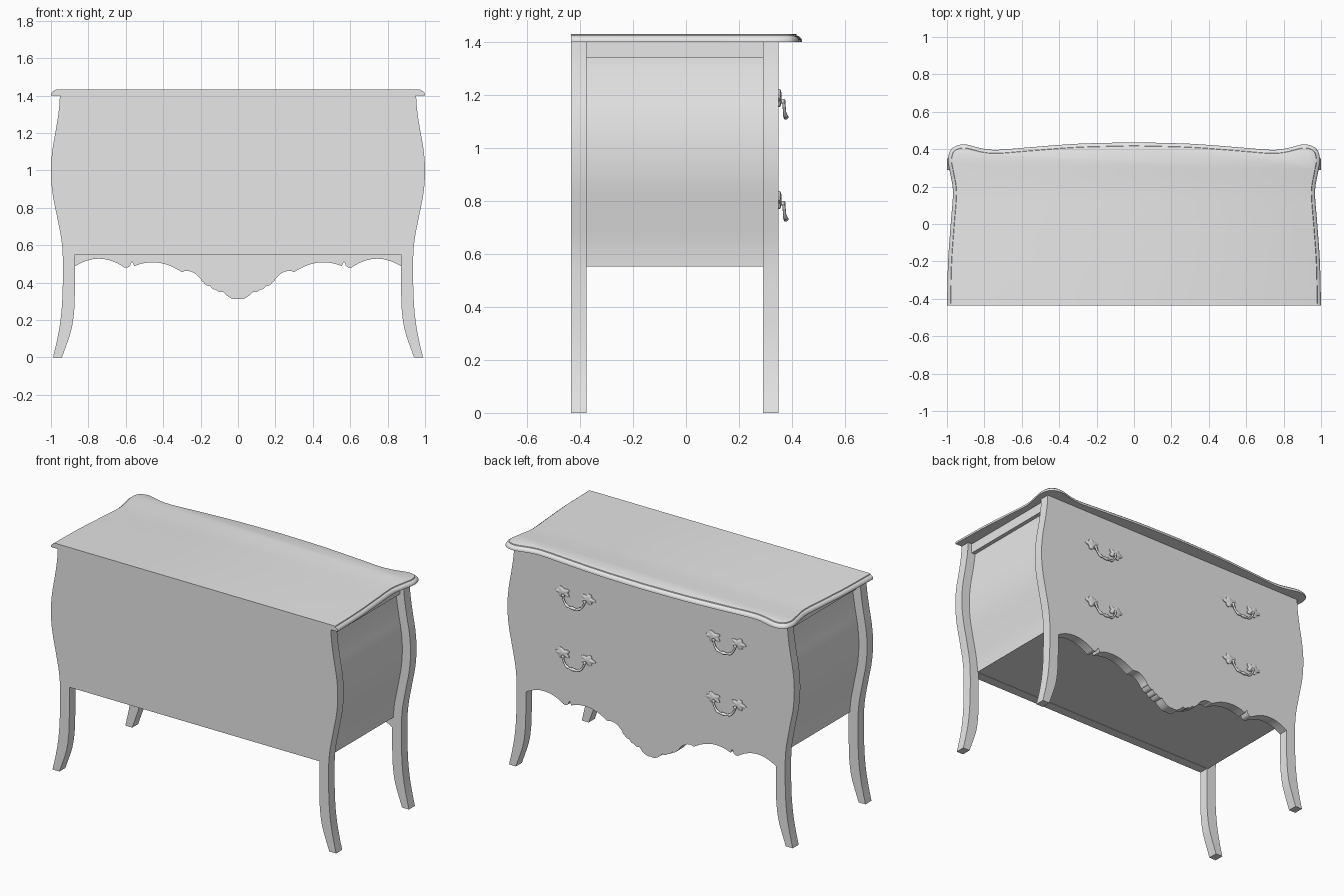
import bpy, bmesh, math
from mathutils import Vector

cube = bpy.data.objects.get("Cube")
if cube:
    bpy.data.objects.remove(cube, do_unlink=True)

GREY = (0.8, 0.8, 0.8, 1)
mat = bpy.data.materials.new("plain_grey")
mat.use_nodes = True
mat.diffuse_color = GREY
mat.node_tree.nodes["Principled BSDF"].inputs["Base Color"].default_value = GREY


def finish(name, bm, angle=35):
    """Turn a bmesh into a named, shaded object."""
    bmesh.ops.recalc_face_normals(bm, faces=bm.faces)
    me = bpy.data.meshes.new(name)
    bm.to_mesh(me)
    bm.free()
    me.materials.append(mat)
    ob = bpy.data.objects.new(name, me)
    bpy.context.collection.objects.link(ob)
    bpy.ops.object.select_all(action='DESELECT')
    ob.select_set(True)
    bpy.context.view_layer.objects.active = ob
    bpy.ops.object.shade_smooth_by_angle(angle=math.radians(angle))
    return ob


def smooth(pts, n=5):
    """Catmull-Rom curve through 2D points."""
    p = [Vector(q) for q in pts]
    p = [2 * p[0] - p[1]] + p + [2 * p[-1] - p[-2]]
    out = []
    for a, b, c, d in zip(p, p[1:], p[2:], p[3:]):
        for i in range(n):
            t = i / n
            out.append(0.5 * (2 * b + (c - a) * t + (2 * a - 5 * b + 4 * c - d) * t * t
                              + (3 * b - a - 3 * c + d) * t ** 3))
    return out + [p[-2]]


def mirrored(half):
    """Close a right-hand outline with its mirror image."""
    return list(half) + [Vector((-q[0], q[1])) for q in reversed(half) if abs(q[0]) > 1e-5]


def prism(name, outline, y0, y1):
    """Extrude an x-z outline along y."""
    bm = bmesh.new()
    face = bm.faces.new([bm.verts.new((q[0], y0, q[1])) for q in outline])
    ext = bmesh.ops.extrude_face_region(bm, geom=[face])
    verts = [v for v in ext["geom"] if isinstance(v, bmesh.types.BMVert)]
    bmesh.ops.translate(bm, verts=verts, vec=(0, y1 - y0, 0))
    return finish(name, bm)


def scallops(start, arcs, n=8):
    """Chain of shallow arcs, each given as end x, end z and sagitta."""
    out = [Vector(start)]
    for x, z, bulge in arcs:
        a, b = out[-1], Vector((x, z))
        steps = n if bulge else 1
        for i in range(1, steps + 1):
            t = i / steps
            out.append(a.lerp(b, t) + Vector((0, 4 * bulge * t * (1 - t))))
    return out


# Swelling side line and leg shapes
outer = smooth([(.989, 0), (.966, .1), (.949, .2), (.939, .32), (.936, .5), (.943, .62), (.965, .74),
                (.992, .88), (1.0, 1.0), (.992, 1.11), (.973, 1.22), (.958, 1.32), (.952, 1.4)])
inner = smooth([(.872, .36), (.876, .25), (.893, .14), (.941, 0)])

# Panel with carved apron, and plain panel; legs are part of both
apron = scallops((0, .313), [
    (.08, .352, -.015), (.12, .364, -.008), (.15, .384, -.008), (.185, .402, -.008), (.2, .42, -.005),
    (.29, .46, .016), (.31, .462, -.004), (.555, .488, .032), (.567, .512, 0), (.578, .488, 0),
    (.615, .486, -.008), (.872, .487, .041)])
prism("drawer_panel_with_legs", mirrored(apron + inner + outer), .29, .35)
prism("plain_panel_with_legs", mirrored([Vector((.872, .55))] + inner + outer), -.435, -.375)

# Carcass with curved sides, and rail under the top
belly = [Vector((q.x - .057, q.y)) for q in outer if .56 < q.y < 1.33]
belly = [Vector((.88, .552))] + belly + [Vector((.9, 1.34))]
prism("carcass", mirrored(belly), -.376, .291)
prism("top_rail", mirrored([Vector((.925, 1.34)), Vector((.925, 1.4))]), -.376, .291)

# Serpentine top with a rounded moulding on all edges but the straight one
edge = smooth([(1.0, -.435), (.994, -.2), (.98, 0), (.968, .17), (.983, .27), (.995, .34), (.981, .395),
               (.945, .42), (.9, .425), (.85, .413), (.79, .4), (.72, .397), (.56, .41), (.3, .429), (0, .437)])
rim = mirrored(edge)
rings = [(0, 1.4), (0, 1.409), (.004, 1.416), (.01, 1.421), (.018, 1.424), (.02, 1.429), (.025, 1.431)]
bm = bmesh.new()
loops = []
for inset, z in rings:
    loop = []
    for i, q in enumerate(rim):
        along = rim[min(i + 1, len(rim) - 1)] - rim[max(i - 1, 0)]
        p = q + Vector((-along.y, along.x)).normalized() * inset
        if i in (0, len(rim) - 1):
            p.y = -.435
        loop.append(bm.verts.new((p.x, p.y, z)))
    loops.append(loop)
for lo, hi in zip(loops, loops[1:]):
    for i in range(len(lo)):
        j = (i + 1) % len(lo)
        bm.faces.new((lo[i], lo[j], hi[j], hi[i]))
bm.faces.new(loops[0])
bm.faces.new(loops[-1])
finish("serpentine_top", bm)


def tube(bm, path, radii, sides=8):
    """Round tube of changing radius along a path."""
    prev = None
    for i, (p, r) in enumerate(zip(path, radii)):
        d = (path[min(i + 1, len(path) - 1)] - path[max(i - 1, 0)]).normalized()
        u = d.cross(Vector((0, 1, .3))).normalized()
        w = d.cross(u)
        ring = [bm.verts.new(p + r * (u * math.cos(k * math.tau / sides) + w * math.sin(k * math.tau / sides)))
                for k in range(sides)]
        if prev:
            for k in range(sides):
                m = (k + 1) % sides
                bm.faces.new((prev[k], prev[m], ring[m], ring[k]))
        else:
            bm.faces.new(ring)
        prev = ring
    bm.faces.new(prev)


def leaf_plate(bm, cx, flip):
    """Lobed mounting plate with a domed middle."""
    n = 40
    levels = [(1, 0), (1, .005), (.75, .009), (.3, .011)]
    prev = None
    for scale, y in levels:
        ring = []
        for k in range(n):
            a = k * math.tau / n
            r = scale * (1 + .2 * math.cos(5 * a))
            ring.append(bm.verts.new((cx + flip * .045 * r * math.cos(a), y, .034 + .03 * r * math.sin(a))))
        if prev:
            for k in range(n):
                m = (k + 1) % n
                bm.faces.new((prev[k], prev[m], ring[m], ring[k]))
        prev = ring
    bm.faces.new(prev)


def handle(name, x, z):
    """Drop handle: two leaf plates, two posts and a swinging bail."""
    bm = bmesh.new()
    for s in (-1, 1):
        leaf_plate(bm, s * .088, s)
        post = [Vector((s * .075, y, .02)) for y in (.004, .014, .02, .026)]
        tube(bm, post, [.009, .007, .011, .005])
    path, radii = [], []
    for i in range(25):
        t = -1 + i / 12
        path.append(Vector((.078 * t, .019 + .008 * (1 - t * t), -.038 + .056 * t ** 4)))
        radii.append(.006 + .004 * math.exp(-(t * 5) ** 2) + .003 * math.exp(-((abs(t) - .55) * 9) ** 2))
    tube(bm, path, radii)
    ob = finish(name, bm, 50)
    ob.location = (x, .35, z)


# Four drawer handles
for side, x in (("left", .525), ("right", -.525)):
    for row, z in (("upper", 1.155), ("lower", .77)):
        handle(f"{row}_{side}_handle", x, z)
